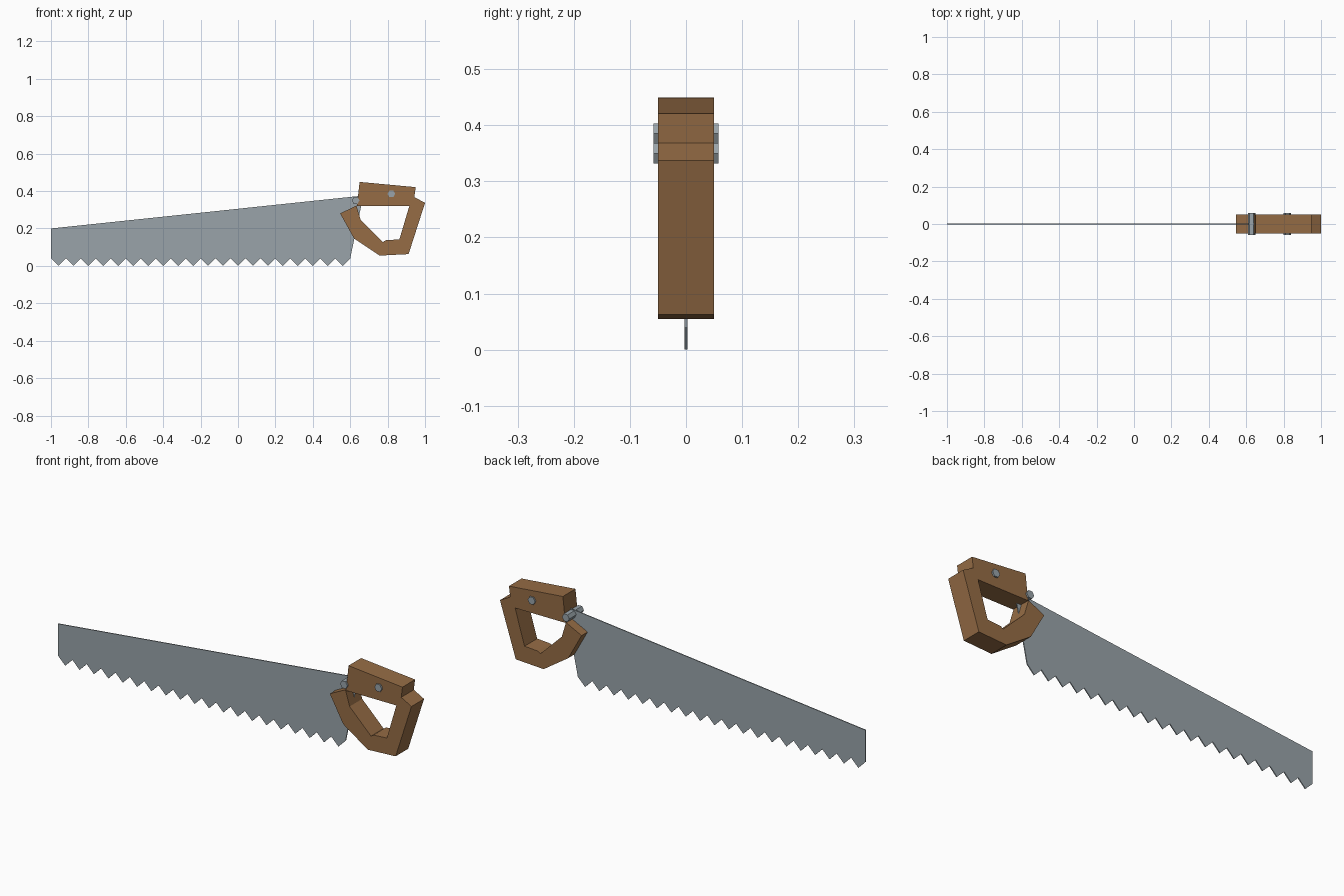
import bpy, bmesh, math
from mathutils import Vector

cube = bpy.data.objects.get("Cube")
if cube:
    bpy.data.objects.remove(cube, do_unlink=True)


def material(name, rgb):
    mat = bpy.data.materials.new(name)
    mat.use_nodes = True
    mat.diffuse_color = (*rgb, 1)
    bsdf = mat.node_tree.nodes["Principled BSDF"]
    bsdf.inputs["Base Color"].default_value = (*rgb, 1)
    bsdf.inputs["Roughness"].default_value = 0.7
    return mat


def extrude_profile(name, outline, half, mat):
    """Extrude an x-z outline symmetrically along y."""
    bm = bmesh.new()
    face = bm.faces.new([bm.verts.new((x, -half, z)) for x, z in outline])
    out = bmesh.ops.extrude_face_region(bm, geom=[face])
    moved = [v for v in out["geom"] if isinstance(v, bmesh.types.BMVert)]
    bmesh.ops.translate(bm, verts=moved, vec=Vector((0, 2 * half, 0)))
    bmesh.ops.recalc_face_normals(bm, faces=bm.faces)
    mesh = bpy.data.meshes.new(name)
    bm.to_mesh(mesh)
    bm.free()
    mesh.materials.append(mat)
    obj = bpy.data.objects.new(name, mesh)
    bpy.context.collection.objects.link(obj)
    return obj


wood = material("brown wood", (0.305, 0.152, 0.060))
steel = material("grey steel", (0.32, 0.37, 0.40))

# Blade: tapered plate with a row of triangular teeth
teeth, pitch = 20, 0.08
blade = [(0.67, 0.376), (-1, 0.2), (-1, 0.04)]
for i in range(teeth):
    x = -1 + i * pitch
    blade += [(x + pitch / 2, 0), (x + pitch, 0.04)]
extrude_profile("blade", blade, 0.0025, steel)

# Handle: outer contour, then the inside of the grip opening
outer = [(0.65, 0.449), (0.95, 0.421), (0.943, 0.368), (1.0, 0.337),
         (0.912, 0.063), (0.757, 0.055), (0.62, 0.147), (0.546, 0.28),
         (0.632, 0.33)]
inner = [(0.656, 0.245), (0.775, 0.128), (0.79, 0.137), (0.863, 0.142),
         (0.916, 0.32), (0.636, 0.32)]
# The tip of the front arm stops just short of the top block
outer[-1] = (0.633, 0.323)
extrude_profile("handle", outer + inner, 0.05, wood)

# Hexagonal bolts passing right through the handle
for name, cx, cz in (("front_bolt", 0.629, 0.35), ("rear_bolt", 0.82, 0.385)):
    hexagon = [(cx + 0.0205 * math.cos(k * math.pi / 3),
                cz + 0.0205 * math.sin(k * math.pi / 3)) for k in range(6)]
    extrude_profile(name, hexagon, 0.058, steel)
